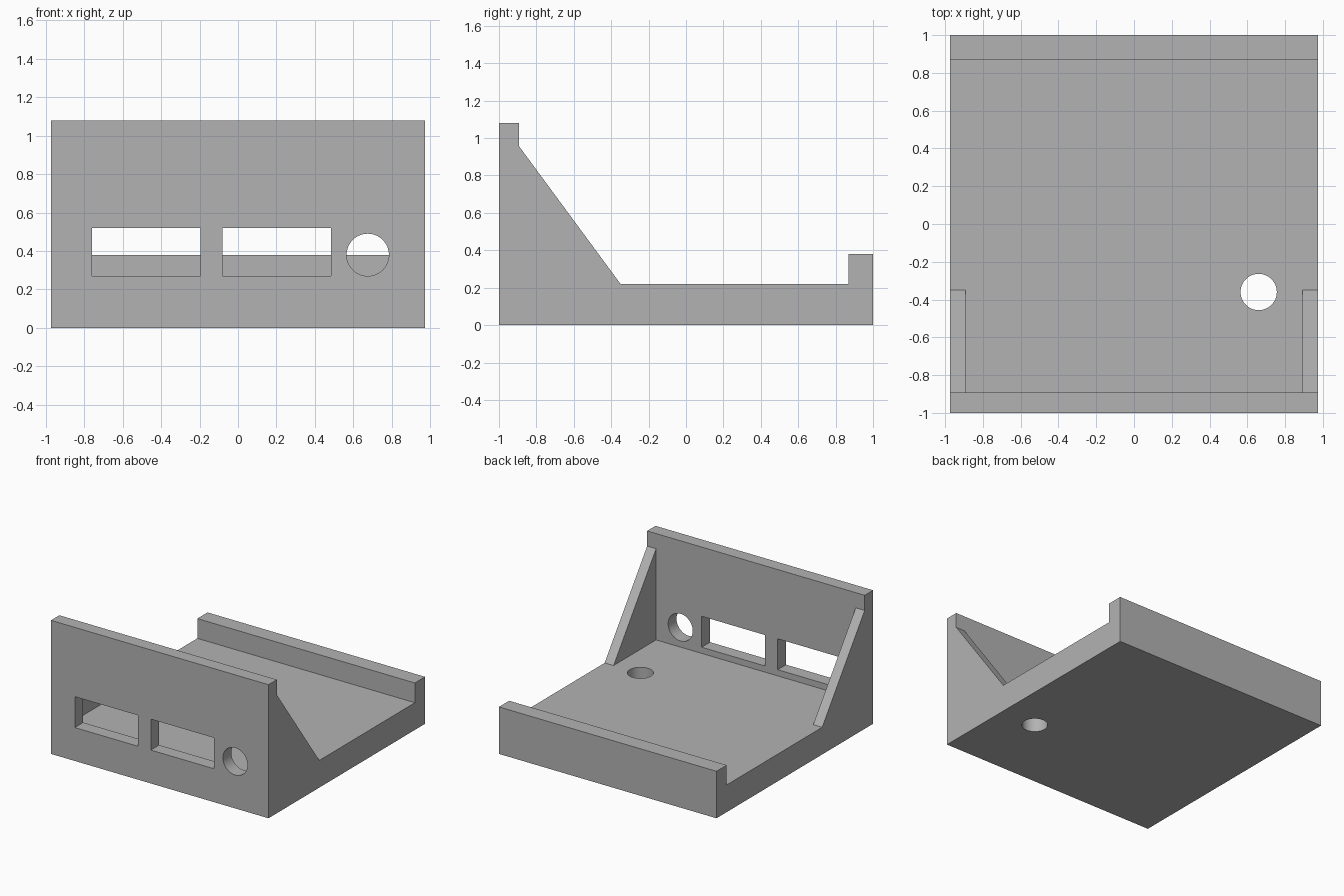
import bpy, bmesh, math
from mathutils import Vector, Matrix

cube = bpy.data.objects.get("Cube")
if cube:
    bpy.data.objects.remove(cube, do_unlink=True)

W = 0.973                      # half width
FLOOR, LIP, TOP = 0.22, 0.38, 1.08
WALL_IN, LIP_IN = -0.893, 0.87
GUSSET_IN = 0.893

grey = bpy.data.materials.new("Plain grey")
grey.use_nodes = True
colour = (0.45, 0.45, 0.45, 1)
grey.diffuse_color = colour
grey.node_tree.nodes["Principled BSDF"].inputs["Base Color"].default_value = colour


def to_object(name, bm):
    bmesh.ops.recalc_face_normals(bm, faces=bm.faces)
    mesh = bpy.data.meshes.new(name)
    bm.to_mesh(mesh)
    bm.free()
    mesh.materials.append(grey)
    obj = bpy.data.objects.new(name, mesh)
    bpy.context.collection.objects.link(obj)
    return obj


def extrude_profile(name, points, x0, x1):
    """Extrude a (y, z) profile from x0 to x1."""
    bm = bmesh.new()
    face = bm.faces.new([bm.verts.new((x0, y, z)) for y, z in points])
    out = bmesh.ops.extrude_face_region(bm, geom=[face])
    moved = [v for v in out["geom"] if isinstance(v, bmesh.types.BMVert)]
    bmesh.ops.translate(bm, verts=moved, vec=(x1 - x0, 0, 0))
    return to_object(name, bm)


def box(name, low, high):
    y0, y1, z0, z1 = low[1], high[1], low[2], high[2]
    return extrude_profile(name, [(y0, z0), (y1, z0), (y1, z1), (y0, z1)], low[0], high[0])


def cylinder(name, centre, radius, depth, turn=0):
    bm = bmesh.new()
    bmesh.ops.create_cone(bm, cap_ends=True, segments=64, radius1=radius,
                          radius2=radius, depth=depth,
                          matrix=Matrix.Translation(centre) @ Matrix.Rotation(turn, 4, "X"))
    return to_object(name, bm)


# Side silhouette: tall front wall, sloping gusset, floor and rear lip
body = extrude_profile("tray_body", [
    (-1, 0), (1, 0), (1, LIP), (LIP_IN, LIP), (LIP_IN, FLOOR),
    (-0.35, FLOOR), (WALL_IN, 0.957), (WALL_IN, TOP), (-1, TOP)], -W, W)

# Cutters: space between the gussets, two windows, round port, floor hole
cutters = [
    box("gusset_gap", (-GUSSET_IN, WALL_IN, FLOOR), (GUSSET_IN, -0.2, 1.2)),
    box("right_window", (-0.76, -1.1, 0.27), (-0.195, -0.8, 0.52)),
    box("left_window", (-0.08, -1.1, 0.27), (0.485, -0.8, 0.52)),
    cylinder("round_port", Vector((0.675, -0.95, 0.38)), 0.11, 0.3, math.pi / 2),
    cylinder("floor_hole", Vector((0.66, -0.36, 0.1)), 0.096, 0.5),
]
bpy.context.view_layer.objects.active = body
body.select_set(True)
for cutter in cutters:
    cutter.hide_render = True
    mod = body.modifiers.new(cutter.name, "BOOLEAN")
    mod.operation, mod.solver, mod.object = "DIFFERENCE", "EXACT", cutter
    bpy.ops.object.modifier_apply(modifier=mod.name)
    bpy.data.objects.remove(cutter, do_unlink=True)

bpy.ops.object.shade_smooth_by_angle(angle=math.radians(30))
